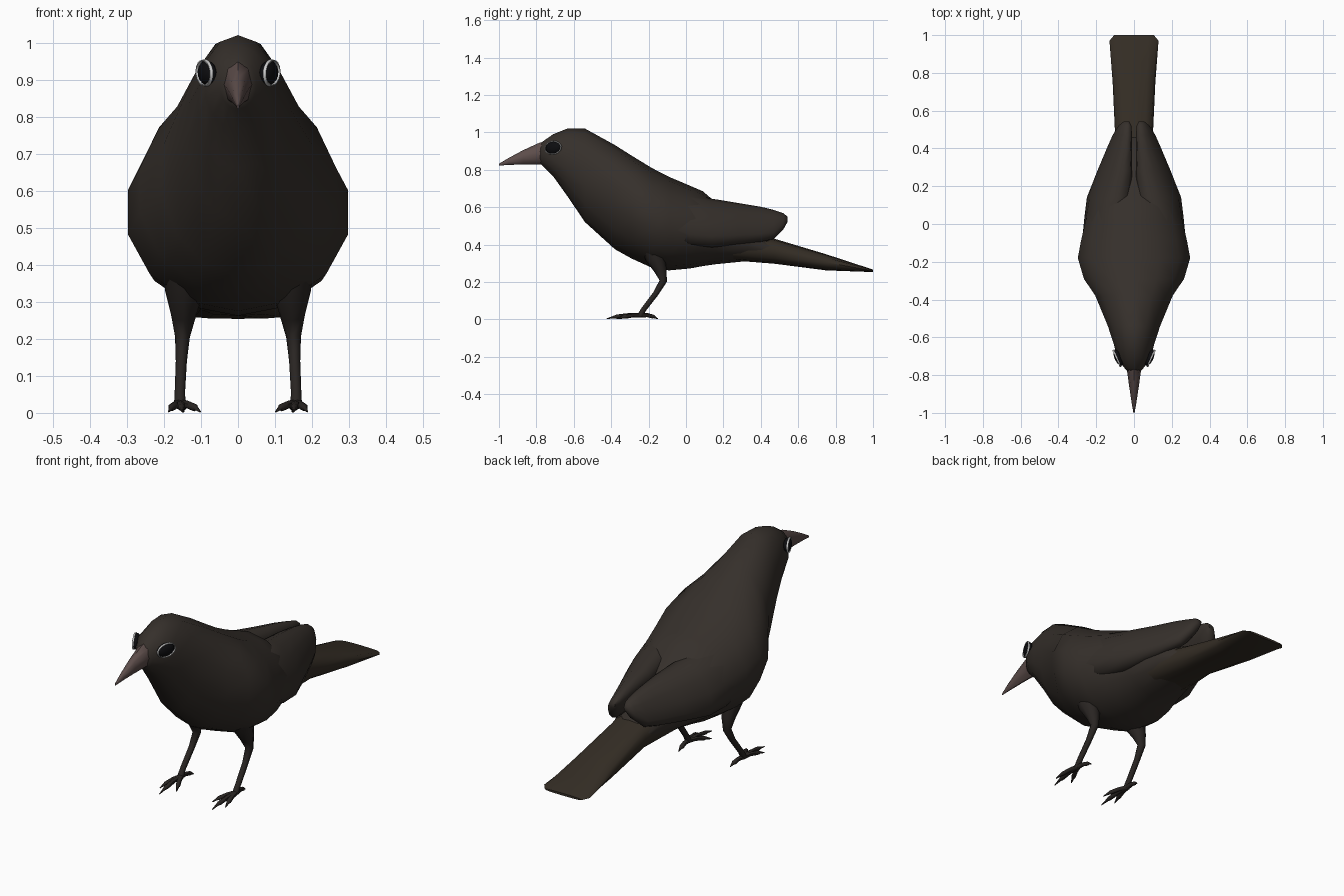
import bpy, bmesh, math
from mathutils import Vector, Matrix

if "Cube" in bpy.data.objects:
    bpy.data.objects.remove(bpy.data.objects["Cube"])


def material(name, rgb):
    m = bpy.data.materials.new(name)
    m.diffuse_color = (*rgb, 1)
    m.use_nodes = True
    m.node_tree.nodes["Principled BSDF"].inputs["Base Color"].default_value = m.diffuse_color
    return m


FEATHER = material("dark_feather", (0.036, 0.029, 0.024))
TAIL = material("tail_feather", (0.034, 0.026, 0.018))
BEAK = material("beak_horn", (0.11, 0.075, 0.07))
LEG = material("leg_skin", (0.022, 0.018, 0.016))
EYE = material("eye_black", (0.004, 0.004, 0.005))
RIM = material("eye_rim", (0.6, 0.6, 0.6))


def finish(bm, name, mat, mirror=False, angle=60):
    bmesh.ops.recalc_face_normals(bm, faces=bm.faces)
    me = bpy.data.meshes.new(name)
    bm.to_mesh(me)
    bm.free()
    ob = bpy.data.objects.new(name, me)
    bpy.context.collection.objects.link(ob)
    me.materials.append(mat)
    if mirror:
        ob.modifiers.new("mirror", 'MIRROR')
    bpy.ops.object.select_all(action='DESELECT')
    ob.select_set(True)
    bpy.context.view_layer.objects.active = ob
    bpy.ops.object.shade_smooth_by_angle(angle=math.radians(angle))
    return ob


def skin(bm, rings):
    """Bridge a list of point rings and cap both ends."""
    vs = [[bm.verts.new(p) for p in r] for r in rings]
    n = len(vs[0])
    for a, b in zip(vs, vs[1:]):
        for i in range(n):
            j = (i + 1) % n
            bm.faces.new((a[i], a[j], b[j], b[i]))
    bm.faces.new(vs[0])
    bm.faces.new(vs[-1])


def oval(y, bottom, top, hw, cx=0, n=14, power=1.0, lean=0):
    """Upright oval ring; power < 1 makes it boxier, lean shears the top inward."""
    pts = []
    for i in range(n):
        a = 2 * math.pi * i / n + math.pi / 2
        c, s = math.cos(a), math.sin(a)
        c = math.copysign(abs(c) ** power, c)
        s = math.copysign(abs(s) ** power, s)
        pts.append((cx + hw * c - lean * s, y, (top + bottom) / 2 + (top - bottom) / 2 * s))
    return pts


def tube(bm, path, n=6):
    """Tapered tube; path holds (x, y, z, radius)."""
    pts = [Vector(p[:3]) for p in path]
    rings = []
    for i, p in enumerate(pts):
        d = (pts[min(i + 1, len(pts) - 1)] - pts[max(i - 1, 0)]).normalized()
        u = d.cross(Vector((1, 0, 0))).normalized()
        v = d.cross(u)
        r = path[i][3]
        rings.append([p + r * (math.cos(2 * math.pi * k / n) * u + math.sin(2 * math.pi * k / n) * v)
                      for k in range(n)])
    skin(bm, rings)


# Body and head: y, bottom, top, half width
bm = bmesh.new()
skin(bm, [oval(*s) for s in (
    (-0.785, 0.84, 0.93, 0.03), (-0.765, 0.82, 0.952, 0.05), (-0.71, 0.765, 0.99, 0.09),
    (-0.635, 0.66, 1.02, 0.11), (-0.54, 0.52, 1.02, 0.142), (-0.38, 0.375, 0.932, 0.21),
    (-0.29, 0.325, 0.875, 0.272), (-0.18, 0.275, 0.808, 0.305), (-0.09, 0.262, 0.762, 0.288),
    (0.02, 0.272, 0.715, 0.262), (0.09, 0.285, 0.685, 0.235), (0.16, 0.295, 0.625, 0.205),
    (0.33, 0.312, 0.52, 0.14), (0.48, 0.31, 0.42, 0.09))])
finish(bm, "body", FEATHER)

# Folded wings
bm = bmesh.new()
skin(bm, [oval(y, b, t, w, cx, 12, 0.9, lean) for y, b, t, w, cx, lean in (
    (-0.12, 0.46, 0.64, 0.07, 0.205, 0.02), (0.02, 0.39, 0.67, 0.10, 0.155, 0.04),
    (0.14, 0.385, 0.645, 0.10, 0.135, 0.05), (0.28, 0.40, 0.622, 0.078, 0.102, 0.045),
    (0.40, 0.415, 0.602, 0.055, 0.077, 0.035), (0.47, 0.43, 0.585, 0.042, 0.062, 0.027),
    (0.52, 0.48, 0.568, 0.03, 0.048, 0.015), (0.542, 0.52, 0.55, 0.015, 0.04, 0.005))])
finish(bm, "wings", FEATHER, True)

# Tail
bm = bmesh.new()
skin(bm, [oval(y, b, t, w, 0, 12, 0.75) for y, b, t, w in (
    (0.25, 0.315, 0.48, 0.14), (0.47, 0.298, 0.432, 0.10), (0.75, 0.262, 0.348, 0.113),
    (0.97, 0.254, 0.276, 0.13), (1.0, 0.254, 0.266, 0.105))])
finish(bm, "tail", TAIL, angle=50)

# Beak
bm = bmesh.new()
skin(bm, [oval(y, b, t, w, 0, 8) for y, b, t, w in (
    (-0.74, 0.825, 0.955, 0.045), (-0.785, 0.828, 0.944, 0.036), (-0.87, 0.828, 0.905, 0.024),
    (-0.95, 0.826, 0.862, 0.012), (-1.0, 0.822, 0.832, 0.003))])
finish(bm, "beak", BEAK)

# Eyes: flattened ball with a thin pale rim, facing outward and a little forward
place = (Matrix.Translation((0.083, -0.708, 0.918)) @ Matrix.Rotation(math.radians(-24), 4, 'Z')
         @ Matrix.Rotation(math.radians(8), 4, 'X'))
bm = bmesh.new()
bmesh.ops.create_uvsphere(bm, u_segments=14, v_segments=8, radius=1,
                          matrix=place @ Matrix.Diagonal((0.02, 0.047, 0.033, 1)))
finish(bm, "eyes", EYE, True)

bm = bmesh.new()
N = 18
grid = []
for i in range(N):
    a = 2 * math.pi * i / N
    grid.append([bm.verts.new(place @ Vector((0.009 + h, (0.047 + r) * math.cos(a), (0.033 + r) * math.sin(a))))
                 for r, h in ((-0.001, -0.004), (0.004, -0.004), (0.002, 0.004), (-0.001, 0.004))])
for i in range(N):
    a, b = grid[i], grid[(i + 1) % N]
    for k in range(4):
        m = (k + 1) % 4
        bm.faces.new((a[k], b[k], b[m], a[m]))
finish(bm, "eye_rims", RIM, True)

# Legs: feathered thigh tapering into the shank
bm = bmesh.new()
tube(bm, [(0.145, -0.19, 0.42, 0.06), (0.145, -0.165, 0.33, 0.052), (0.147, -0.135, 0.26, 0.033),
          (0.15, -0.122, 0.205, 0.02), (0.153, -0.16, 0.14, 0.015), (0.157, -0.225, 0.055, 0.014),
          (0.157, -0.245, 0.02, 0.016)], 8)
finish(bm, "legs", LEG, True)

# Feet: three front toes and a hind toe, each with a claw tip
bm = bmesh.new()
for x, y in ((0.15, -0.425), (0.102, -0.355), (0.187, -0.37), (0.147, -0.15)):
    hx, hy = 0.157, -0.238
    path = [(hx + (x - hx) * t, hy + (y - hy) * t, z, r)
            for t, z, r in ((0, 0.022, 0.013), (0.35, 0.023, 0.011), (0.7, 0.015, 0.011),
                            (0.78, 0.013, 0.007), (1, 0.003, 0.002))]
    tube(bm, path)
finish(bm, "feet", LEG, True)
